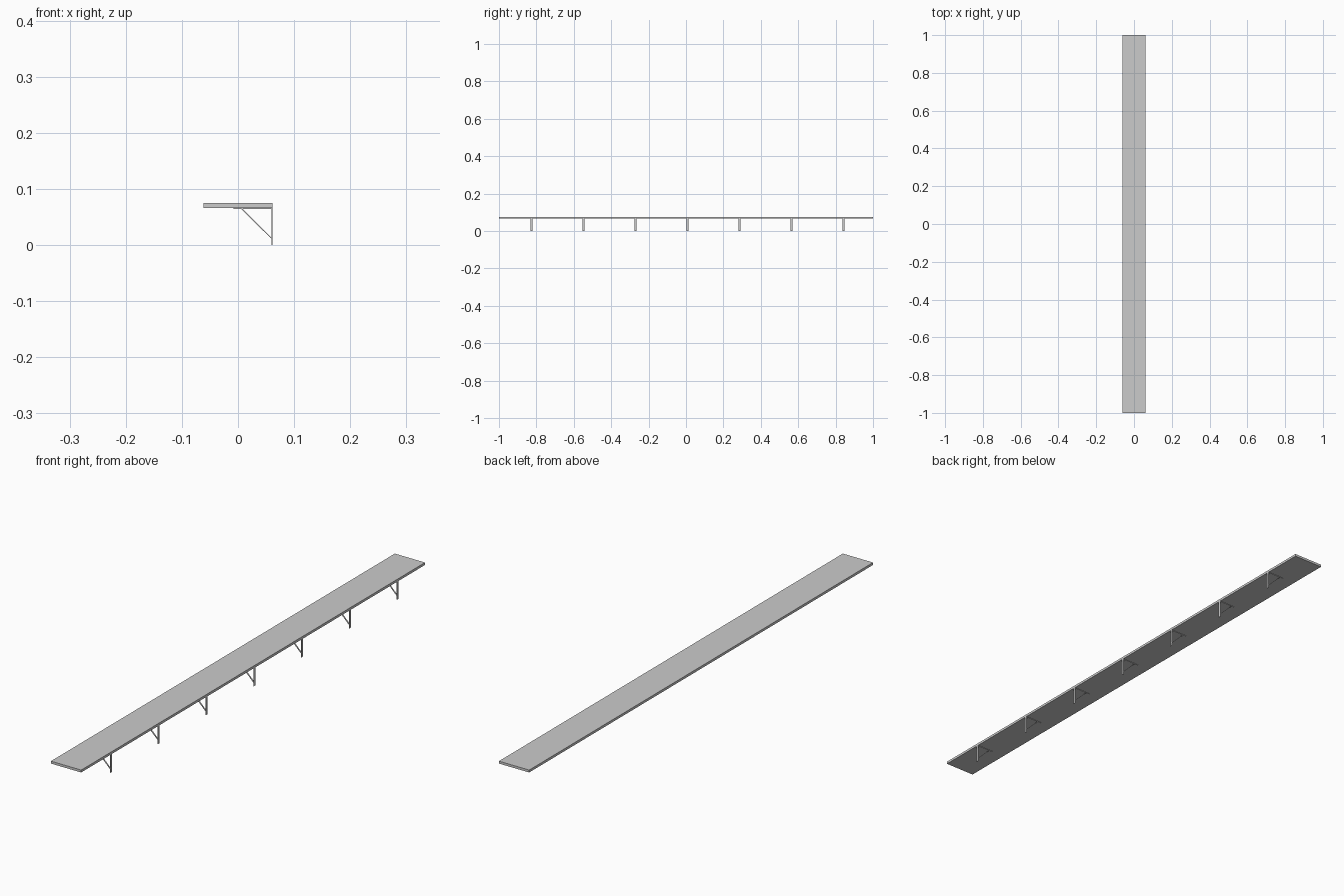
import bpy
import math

if "Cube" in bpy.data.objects:
    bpy.data.objects.remove(bpy.data.objects["Cube"])


def box(name, x, y, z, angle=0.0):
    """Box from (min, max) ranges, optionally tilted about y."""
    bpy.ops.mesh.primitive_cube_add(
        size=1,
        location=(sum(x) / 2, sum(y) / 2, sum(z) / 2),
        rotation=(0, angle, 0))
    ob = bpy.context.object
    ob.name = name
    ob.scale = (x[1] - x[0], y[1] - y[0], z[1] - z[0])
    return ob


EDGE = 0.0615      # half depth of the shelf
UNDER = 0.066      # underside of the shelf
T = 0.0017         # bracket metal thickness
W = 0.0045         # half width of a bracket strap

# Shelf board
box("shelf_board", (-EDGE, EDGE), (-1, 1), (UNDER, 0.075))

# Row of seven brackets along the rear edge
for i in range(7):
    y = -0.826 + i * 0.278
    strap = (y - W, y + W)
    box(f"bracket_arm_{i}", (-0.008, EDGE), strap, (UNDER - T, UNDER))
    box(f"bracket_wall_plate_{i}", (EDGE - T, EDGE), strap, (0, UNDER - T))

    # Diagonal brace between arm and wall plate
    x0, z0, x1, z1 = 0.007, UNDER - T, EDGE - T, 0.012
    length = math.hypot(x1 - x0, z1 - z0)
    cx, cz = (x0 + x1) / 2, (z0 + z1) / 2
    box(f"bracket_brace_{i}", (cx - length / 2, cx + length / 2),
        (y - 0.0025, y + 0.0025), (cz - T / 2, cz + T / 2),
        math.atan2(z0 - z1, x1 - x0))
